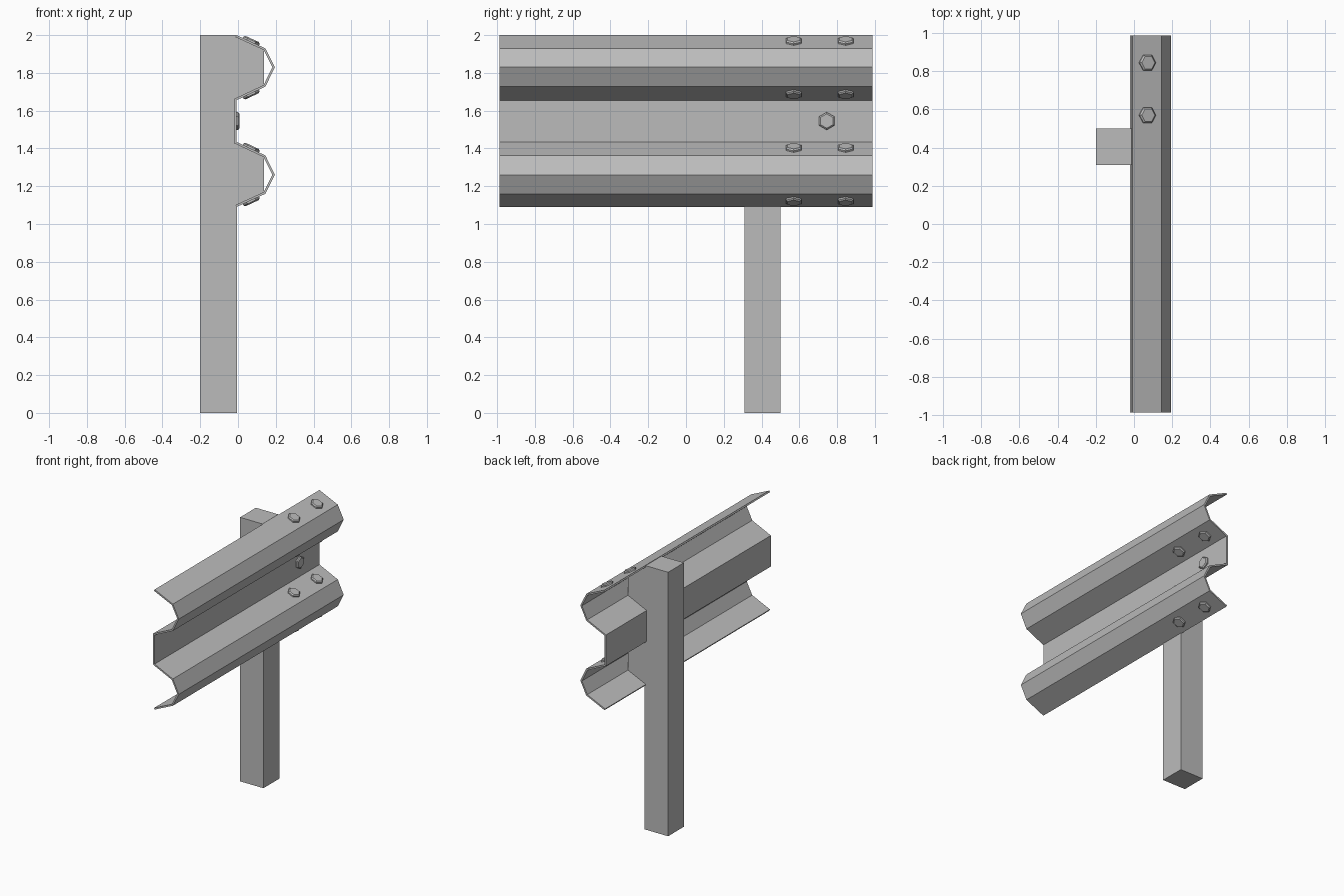
import bpy, bmesh, math
from mathutils import Vector, Matrix

cube = bpy.data.objects.get("Cube")
if cube:
    bpy.data.objects.remove(cube, do_unlink=True)

steel = bpy.data.materials.new("galvanised grey")
steel.use_nodes = True
GREY = (0.5, 0.5, 0.5, 1)
steel.diffuse_color = GREY
steel.node_tree.nodes["Principled BSDF"].inputs["Base Color"].default_value = GREY


def finish(name, bm):
    bmesh.ops.recalc_face_normals(bm, faces=bm.faces)
    mesh = bpy.data.meshes.new(name)
    bm.to_mesh(mesh)
    bm.free()
    mesh.materials.append(steel)
    ob = bpy.data.objects.new(name, mesh)
    bpy.context.collection.objects.link(ob)
    return ob


def extrude_profile(name, points, y0, y1):
    """Sweep a closed x-z outline along y."""
    bm = bmesh.new()
    face = bm.faces.new([bm.verts.new((x, y0, z)) for x, z in points])
    geom = bmesh.ops.extrude_face_region(bm, geom=[face])["geom"]
    verts = [g for g in geom if isinstance(g, bmesh.types.BMVert)]
    bmesh.ops.translate(bm, verts=verts, vec=(0, y1 - y0, 0))
    return finish(name, bm)


def offset(points, dist):
    """Mitred parallel copy of an open outline."""
    pts = [Vector(p) for p in points]
    normals = [Vector((d.y, -d.x)).normalized()
               for d in (b - a for a, b in zip(pts, pts[1:]))]
    out = []
    for i, p in enumerate(pts):
        a, b = normals[max(i - 1, 0)], normals[min(i, len(normals) - 1)]
        out.append(tuple(p + (a + b) * dist / (1 + a.dot(b))))
    return out


# Rail: upper wave, mirrored about the middle of the web
MID = 1.545
upper = [(-0.008, 2.0), (0.145, 1.93), (0.195, 1.83), (0.145, 1.727), (-0.008, 1.655)]
outer = upper + [(x, 2 * MID - z) for x, z in reversed(upper)]
inner = offset(outer, 0.012)
extrude_profile("rail", outer + inner[::-1], -0.987, 0.987)

# Post with shaped blocks that fill the waves
block = [(-0.004, 1.992), (0.138, 1.925), (0.138, 1.733), (-0.02, 1.657)]
front = block + [(x, 2 * MID - z) for x, z in reversed(block)]
extrude_profile("post", [(-0.2, 0), (-0.2, 2), (-0.012, 2)] + front + [(-0.004, 0)], 0.31, 0.5)


# Hexagonal bolt heads standing on the rail surface
def bolt(name, centre, normal):
    bm = bmesh.new()
    turn = Vector(normal).to_track_quat("Z", "Y").to_matrix().to_4x4()
    place = Matrix.Translation(centre) @ turn
    for r1, r2, low, high in ((0.047, 0.047, -0.006, 0.009), (0.047, 0.038, 0.009, 0.016)):
        bmesh.ops.create_cone(
            bm, cap_ends=True, segments=6, radius1=r1, radius2=r2, depth=high - low,
            matrix=place @ Matrix.Translation((0, 0, (low + high) / 2)))
    bmesh.ops.remove_doubles(bm, verts=bm.verts, dist=0.0005)
    # drop the hidden faces between the two stages
    inside = [f for f in bm.faces if all(len(e.link_faces) > 2 for e in f.edges)]
    bmesh.ops.delete(bm, geom=inside, context="FACES")
    finish(name, bm)


count = 0
for i in (0, 3, 5, 8):
    a, b = Vector(outer[i]), Vector(outer[i + 1])
    mid, d = (a + b) / 2, b - a
    for y in (0.57, 0.845):
        count += 1
        bolt(f"slope_bolt_{count}", (mid.x, y, mid.y), (-d.y, 0, d.x))
bolt("web_bolt", (-0.008, 0.745, MID), (1, 0, 0))
